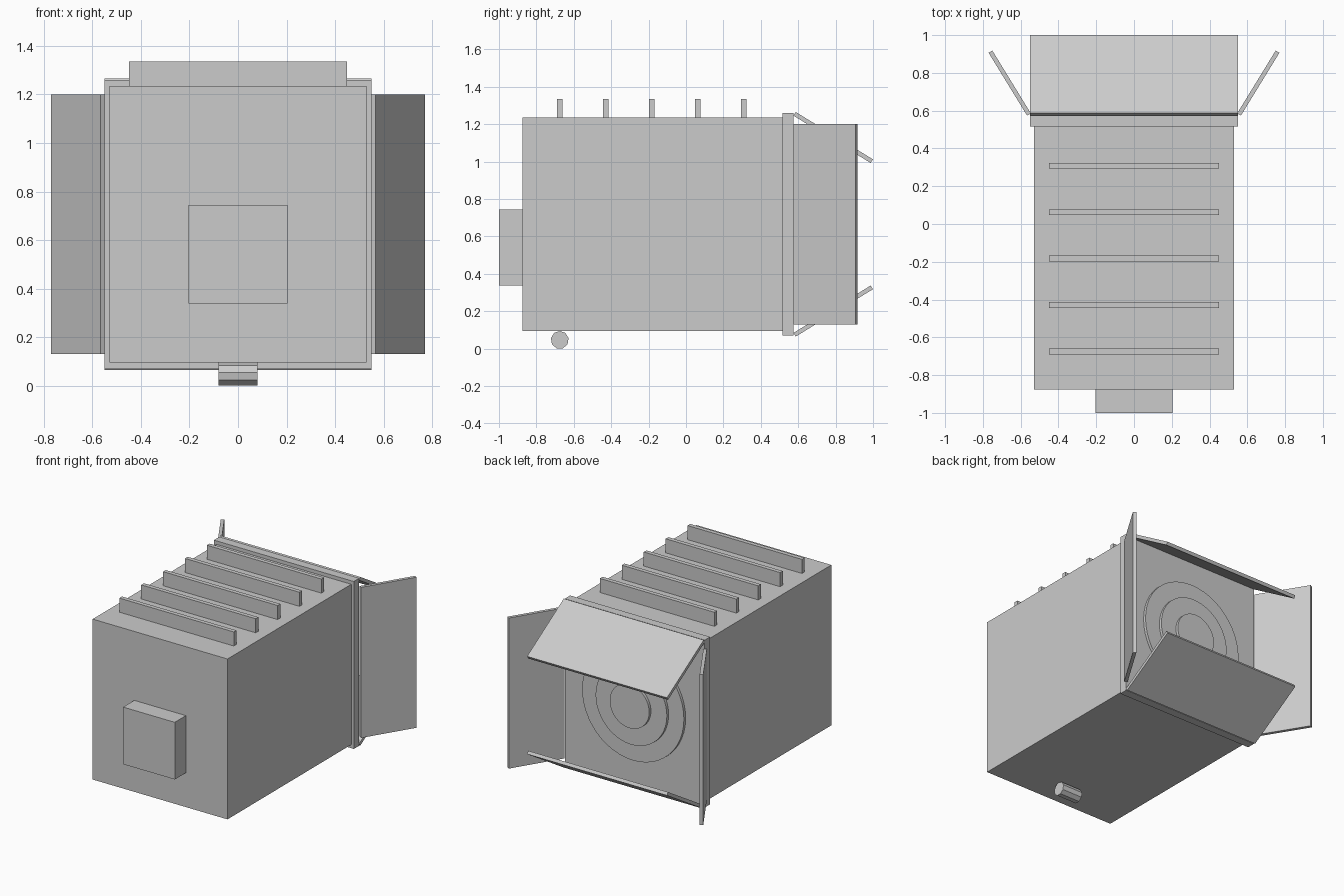
import bpy
from math import pi

old = bpy.data.objects.get("Cube")
if old:
    bpy.data.objects.remove(old, do_unlink=True)

grey = bpy.data.materials.new("light_grey")
grey.use_nodes = True
grey.diffuse_color = (0.6, 0.6, 0.6, 1)
grey.node_tree.nodes["Principled BSDF"].inputs["Base Color"].default_value = (0.6, 0.6, 0.6, 1)

MID = 0.665      # height of the housing's centre line
TILT = 0.55      # opening angle of the shutter flaps
THICK = 0.023    # flap thickness


def finish(name):
    obj = bpy.context.object
    obj.name = name
    obj.data.materials.append(grey)
    return obj


def box(name, centre, size, rot=(0, 0, 0)):
    bpy.ops.mesh.primitive_cube_add(size=1, location=centre, rotation=rot)
    obj = finish(name)
    obj.scale = size
    return obj


def cylinder(name, centre, radius, depth, sides, rot):
    bpy.ops.mesh.primitive_cylinder_add(
        vertices=sides, radius=radius, depth=depth, location=centre, rotation=rot)
    return finish(name)


# Housing, rear control box and the frame around the opening
box("housing", (0, -0.18, MID), (1.06, 1.39, 1.14))
box("control_box", (0, -0.937, 0.542), (0.406, 0.126, 0.406))
box("front_frame", (0, 0.545, MID), (1.1, 0.06, 1.19))

# Cooling fins across the top
for i in range(5):
    box(f"cooling_fin_{i + 1}", (0, -0.675 + 0.246 * i, 1.28), (0.9, 0.03, 0.11))

# Stepped lens
for i, radius in enumerate((0.4, 0.28, 0.155)):
    depth = 0.02 * (i + 1)
    lens = cylinder(f"lens_step_{i + 1}", (0, 0.575 + depth / 2, MID),
                    radius, depth, 48, (pi / 2, 0, 0))
    bpy.ops.object.shade_smooth_by_angle()

# Shutter flaps: upper and lower fold inward, side ones fold outward
for side, name in ((1, "upper_flap"), (-1, "lower_flap")):
    box(name, (0, 0.787, MID + side * 0.464), (1.1, 0.484, THICK), (-side * TILT, 0, 0))
for side, name in ((1, "left_flap"), (-1, "right_flap")):
    box(name, (side * 0.658, 0.746, MID), (THICK, 0.39, 1.07), (0, 0, -side * TILT))

# Small faceted foot roller under the housing, one corner pointing up
roller = cylinder("foot_roller", (0, -0.675, 0.047), 0.048, 0.16, 9, (pi / 2, 0, pi / 2))
